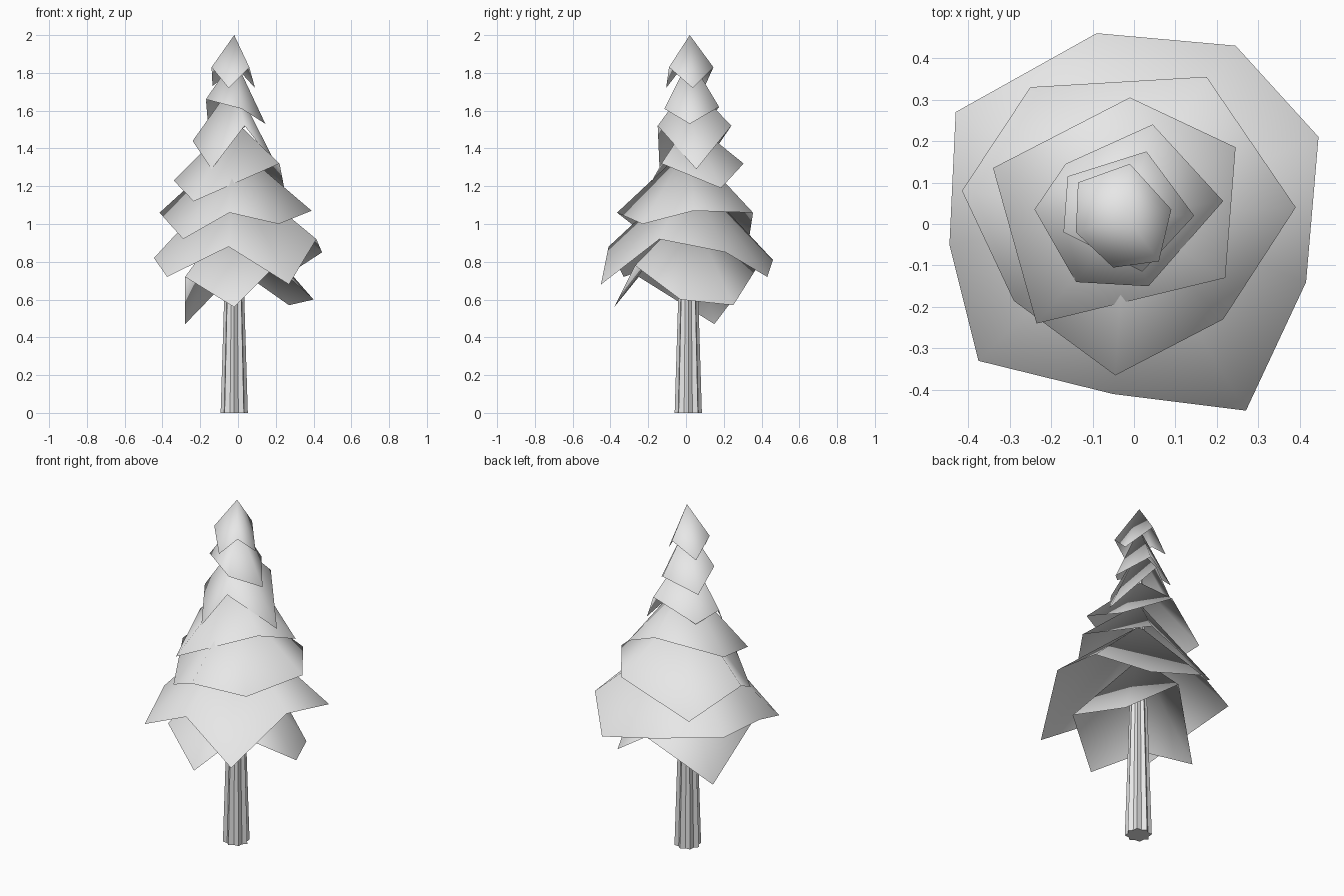
import bpy, bmesh
from math import sin, cos, pi

cube = bpy.data.objects.get("Cube")
if cube:
    bpy.data.objects.remove(cube, do_unlink=True)

grey = bpy.data.materials.new("light_grey")
grey.use_nodes = True
colour = (0.8, 0.8, 0.8, 1)
grey.diffuse_color = colour
grey.node_tree.nodes["Principled BSDF"].inputs["Base Color"].default_value = colour

AXIS_X, AXIS_Y = -0.02, 0.02


def finish(bm, name):
    mesh = bpy.data.meshes.new(name)
    bmesh.ops.recalc_face_normals(bm, faces=bm.faces)
    bm.to_mesh(mesh)
    bm.free()
    mesh.materials.append(grey)
    obj = bpy.data.objects.new(name, mesh)
    bpy.context.collection.objects.link(obj)
    return obj


def tier(name, apex_z, rim):
    """Open cone of branches with a jagged rim."""
    bm = bmesh.new()
    apex = bm.verts.new((AXIS_X, AXIS_Y, apex_z))
    ring = [bm.verts.new(p) for p in rim]
    for a, b in zip(ring, ring[1:] + ring[:1]):
        bm.faces.new((apex, a, b)).smooth = True
    return finish(bm, name)


# Branch tiers, from the lowest to the tip
tier("branches_lowest", 1.08, [
    (-.02, -.38, .56), (.2, -.27, .78), (.4, -.03, .6), (.27, .25, .57),
    (0, .37, .76), (-.28, .15, .47), (-.28, -.25, .72)])
tier("branches_widest", 1.28, [
    (-.05, -.41, .88), (.27, -.45, .68), (.415, -.14, .92), (.445, .21, .85),
    (.245, .43, .72), (-.09, .46, .81), (-.43, .27, .83), (-.445, -.05, .82),
    (-.375, -.33, .72)])
tier("branches_lower_middle", 1.42, [
    (-.045, -.365, 1.06), (.215, -.23, 1), (.39, .04, 1.07), (.175, .355, 1.06),
    (-.25, .33, .9), (-.415, .08, 1.06), (-.29, -.185, .92)])
tier("branches_middle", 1.55, [
    (.22, -.13, 1.32), (.245, .185, 1.19), (-.01, .305, 1.32),
    (-.34, .135, 1.23), (-.235, -.24, 1.12)])
tier("branches_upper_middle", 1.75, [
    (.035, -.15, 1.52), (.215, .055, 1.29), (.045, .24, 1.52),
    (-.165, .145, 1.38), (-.24, .035, 1.44), (-.14, -.14, 1.29)])
tier("branches_upper", 1.88, [
    (.02, -.115, 1.61), (.145, .02, 1.53), (.03, .175, 1.62),
    (-.16, .115, 1.54), (-.17, -.02, 1.66)])
tier("branches_tip", 2, [
    (-.05, -.105, 1.72), (.06, -.09, 1.83), (.09, .035, 1.72),
    (-.01, .145, 1.83), (-.135, .1, 1.73), (-.14, -.02, 1.83)])

# Fluted, tapering trunk running up inside the branches
LOBES = 8
bm = bmesh.new()
rings = []
for z, radius in ((0, .072), (1.85, .015)):
    ring = []
    for i in range(LOBES * 2):
        a = pi * i / LOBES
        r = radius * (1 if i % 2 == 0 else .8)
        ring.append(bm.verts.new((AXIS_X + r * cos(a), .012 + r * sin(a), z)))
    rings.append(ring)
low, high = rings
for i in range(LOBES * 2):
    j = (i + 1) % (LOBES * 2)
    bm.faces.new((low[i], low[j], high[j], high[i]))
bm.faces.new(low)
bm.faces.new(high)
finish(bm, "trunk")
